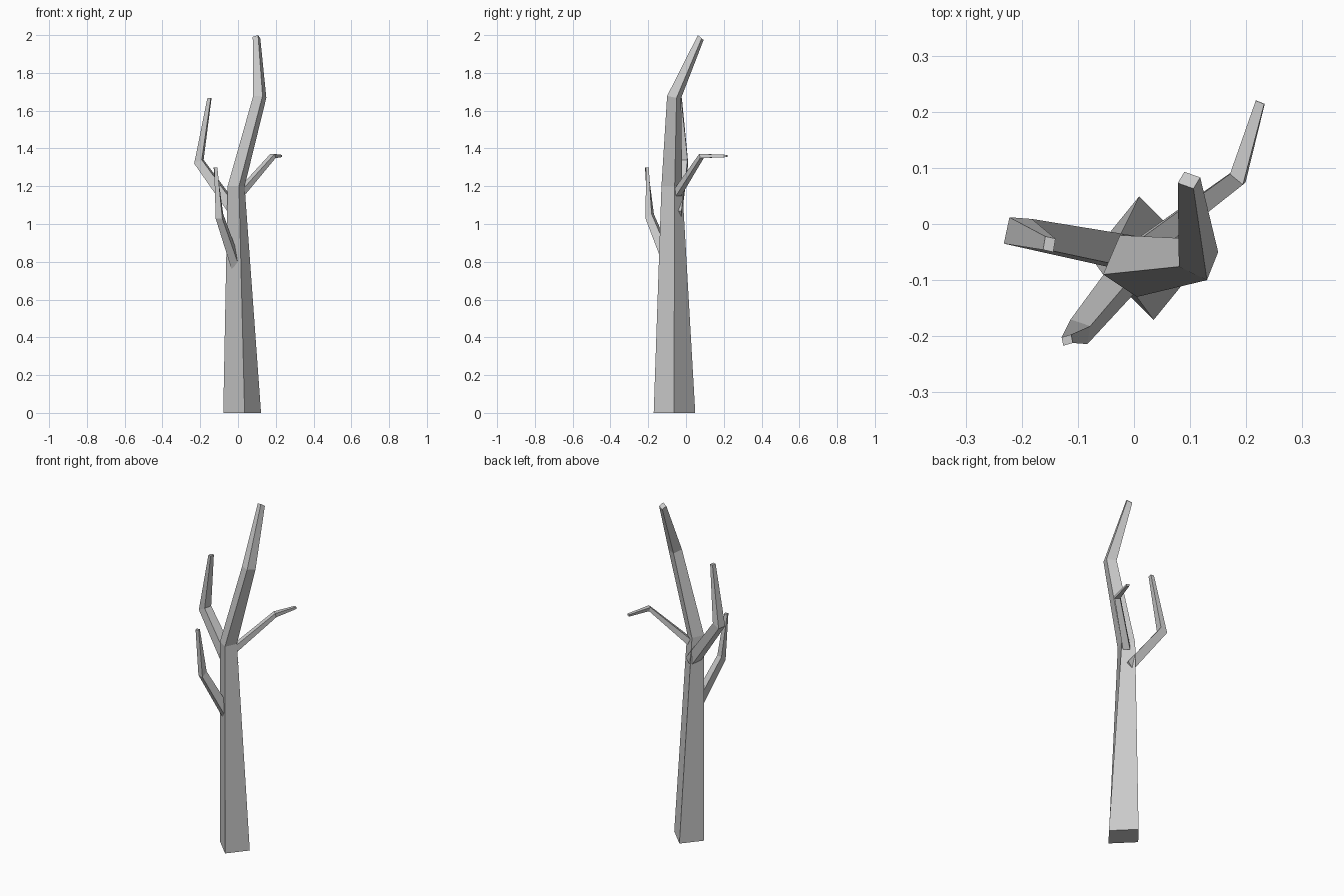
import bpy, bmesh
from mathutils import Vector


def limb(name, rings):
    """Four-sided limb; each ring is a centre plus two half-diagonals."""
    bm = bmesh.new()
    loops = []
    for c, a, b in rings:
        c, a, b = Vector(c), Vector(a), Vector(b)
        loops.append([bm.verts.new(p) for p in (c + a, c + b, c - a, c - b)])
    for lo, hi in zip(loops, loops[1:]):
        for i in range(4):
            j = (i + 1) % 4
            bm.faces.new((lo[i], lo[j], hi[j], hi[i]))
    bm.faces.new(loops[0][::-1])
    bm.faces.new(loops[-1])
    bmesh.ops.recalc_face_normals(bm, faces=bm.faces)
    mesh = bpy.data.meshes.new(name)
    bm.to_mesh(mesh)
    bm.free()
    obj = bpy.data.objects.new(name, mesh)
    bpy.context.collection.objects.link(obj)
    return obj


# Main trunk, bending right and then back at the top
limb("trunk", [
    ((0.022, -0.061, 0), (0.013, -0.11, 0), (0.10, -0.003, 0)),
    ((-0.01, -0.075, 1.2), (0.015, -0.055, 0), (0.045, 0.015, 0)),
    ((0.115, -0.063, 1.672), (0.015, -0.037, 0.006), (0.035, 0.013, -0.004)),
    ((0.098, 0.078, 1.987), (0.008, -0.015, 0.013), (0.02, 0.005, -0.004)),
])

# Left branch
limb("left_branch", [
    ((-0.005, -0.052, 1.05), (-0.025, -0.028, -0.02), (-0.01, 0.028, -0.02)),
    ((-0.207, -0.013, 1.33), (-0.025, -0.022, -0.01), (-0.015, 0.025, -0.01)),
    ((-0.151, -0.036, 1.667), (-0.011, -0.010, 0), (-0.007, 0.014, 0)),
])

# Right rear branch
limb("right_branch", [
    ((0.015, -0.045, 1.165), (-0.018, 0.008, 0.016), (0.008, -0.02, 0.016)),
    ((0.185, 0.082, 1.36), (-0.014, 0.007, 0.011), (0.009, -0.012, 0.011)),
    ((0.225, 0.217, 1.36), (-0.008, 0.003, 0.006), (0.007, -0.003, 0.006)),
])

# Front left branch
limb("front_branch", [
    ((-0.003, -0.077, 0.76), (-0.026, -0.013, -0.016), (0.02, -0.029, -0.016)),
    ((-0.098, -0.192, 1.04), (-0.02, -0.01, -0.012), (0.015, -0.022, -0.012)),
    ((-0.119, -0.207, 1.3), (-0.007, -0.010, 0), (0.010, -0.005, 0)),
])
